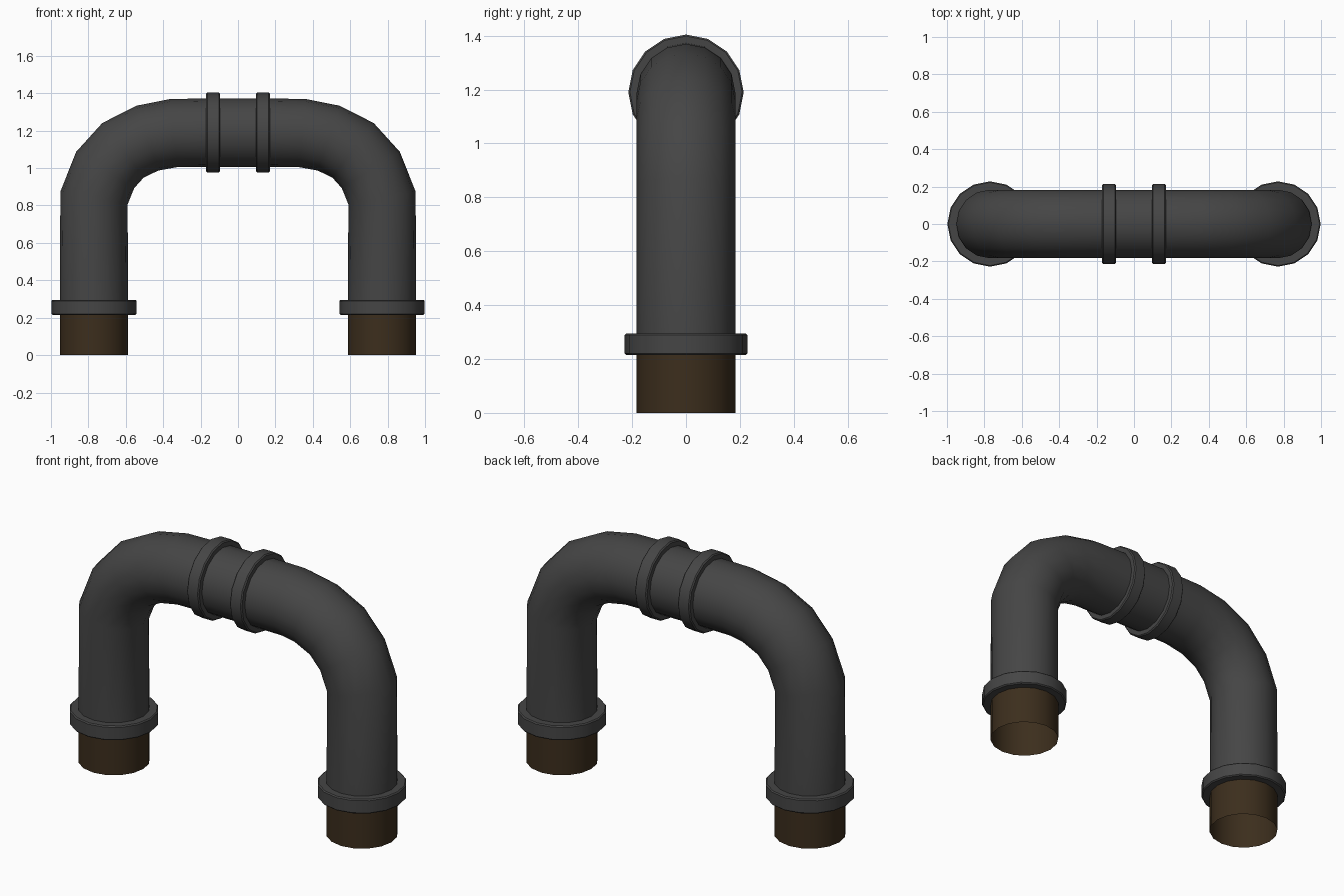
import bpy, bmesh, math
from mathutils import Vector

if "Cube" in bpy.data.objects:
    bpy.data.objects.remove(bpy.data.objects["Cube"])

SIDES = 16
R = 0.183


def material(name, color):
    m = bpy.data.materials.new(name)
    m.diffuse_color = color
    m.use_nodes = True
    m.node_tree.nodes["Principled BSDF"].inputs["Base Color"].default_value = m.diffuse_color
    return m


iron = material("dark_iron", (0.06, 0.06, 0.06, 1))
rust = material("rusty_iron", (0.045, 0.027, 0.012, 1))


def sweep(name, stations, mat, closed=False):
    """Skin rings along an xz path; each station is (centre, tangent, radius)."""
    bm = bmesh.new()
    rings = []
    for (x, z), (tx, tz), r in stations:
        t = Vector((tx, 0, tz)).normalized()
        side = Vector((0, 1, 0))
        out = side.cross(t)
        c = Vector((x, 0, z))
        rings.append([bm.verts.new(c + r * (math.cos(a) * out + math.sin(a) * side))
                      for a in (2 * math.pi * i / SIDES for i in range(SIDES))])
    pairs = list(zip(rings, rings[1:]))
    if closed:
        pairs.append((rings[-1], rings[0]))
    for a, b in pairs:
        for i in range(SIDES):
            j = (i + 1) % SIDES
            bm.faces.new((a[i], b[i], b[j], a[j]))
    bmesh.ops.recalc_face_normals(bm, faces=bm.faces)
    me = bpy.data.meshes.new(name)
    bm.to_mesh(me)
    bm.free()
    me.materials.append(mat)
    ob = bpy.data.objects.new(name, me)
    bpy.context.collection.objects.link(ob)
    bpy.ops.object.select_all(action='DESELECT')
    ob.select_set(True)
    bpy.context.view_layer.objects.active = ob
    bpy.ops.object.shade_smooth_by_angle(angle=math.radians(40))
    return ob


def collar(name, start, end, r):
    """Rectangular-section band around the pipe."""
    a, b = Vector(start), Vector(end)
    t = b - a
    inner = R - 0.008
    e = 0.006
    u = t.normalized() * e
    sts = [(a, t, inner), (a, t, r - e), (a + u, t, r),
           (b - u, t, r), (b, t, r - e), (b, t, inner)]
    return sweep(name, sts, iron, True)


# Bent main pipe: left half of the path, mirrored to the right
half = [(-0.77, 0.22), (-0.77, 0.84), (-0.71, 0.99), (-0.615, 1.095),
        (-0.485, 1.16), (-0.345, 1.187), (-0.13, 1.19)]
path = [Vector(p) for p in half + [(-x, z) for x, z in reversed(half)]]
stations = []
for i, p in enumerate(path):
    d = Vector((0, 0))
    if i > 0:
        d += (p - path[i - 1]).normalized()
    if i < len(path) - 1:
        d += (path[i + 1] - p).normalized()
    stations.append((p, d, R))
sweep("bent_pipe", stations, iron)

for s, side in ((-1, "left"), (1, "right")):
    x = 0.77 * s
    # Rusty open pipe end below the leg collar
    sweep(side + "_pipe_end", [((x, 0), (0, 1), R), ((x, 0.22), (0, 1), R)], rust)
    # Leg collar and top joint collar
    collar(side + "_leg_collar", (x, 0.215), (x, 0.295), 0.228)
    collar(side + "_joint_collar", (0.133 * s - 0.037, 1.19), (0.133 * s + 0.037, 1.19), 0.214)
